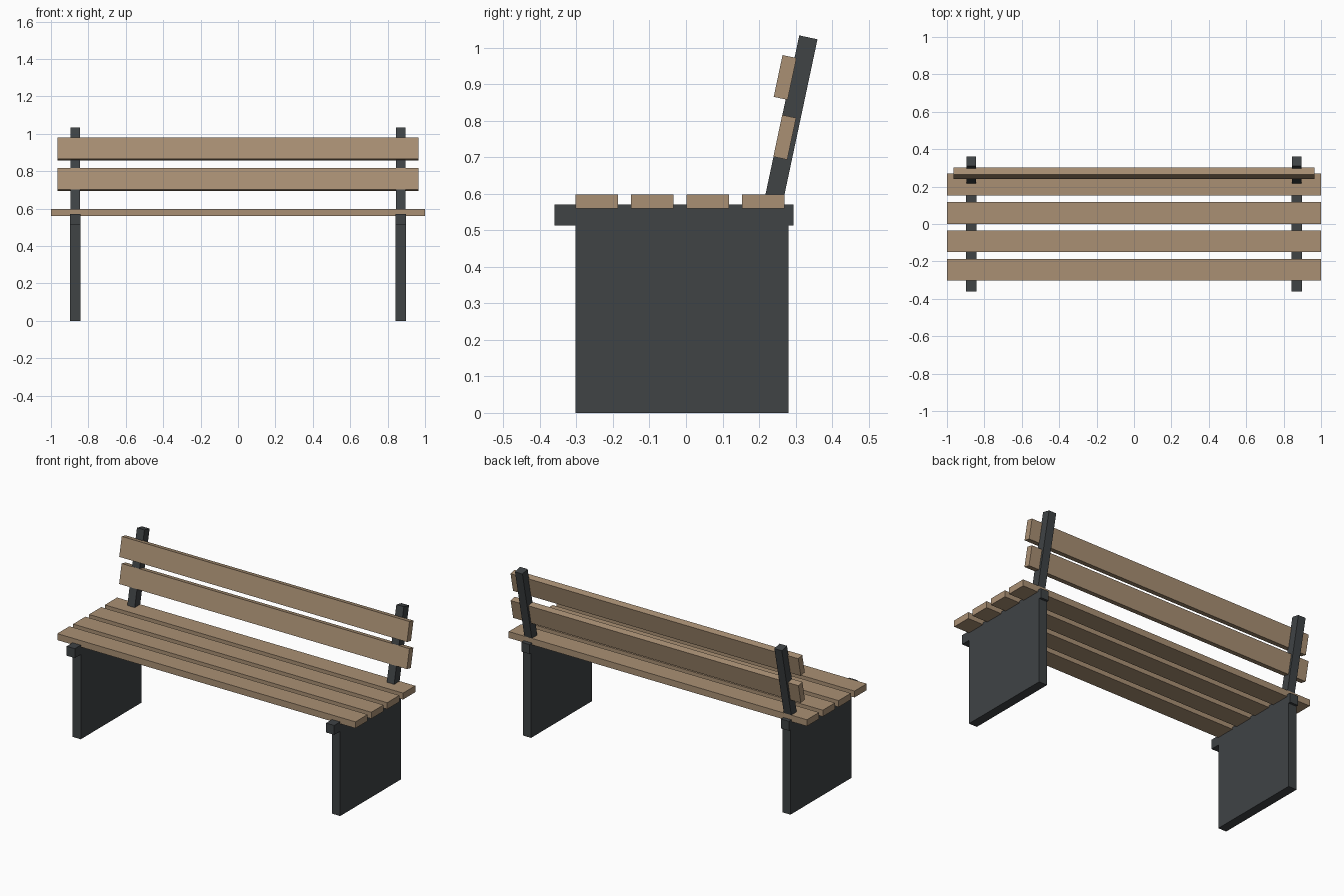
import bpy
from math import radians

if "Cube" in bpy.data.objects:
    bpy.data.objects.remove(bpy.data.objects["Cube"])


def material(name, color):
    m = bpy.data.materials.new(name)
    m.diffuse_color = (*color, 1.0)
    m.use_nodes = True
    m.node_tree.nodes["Principled BSDF"].inputs["Base Color"].default_value = m.diffuse_color
    return m


wood = material("wood", (0.40, 0.28, 0.175))
metal = material("dark_metal", (0.05, 0.056, 0.06))
TILT = radians(-12)


def box(name, center, size, mat, tilt=0.0):
    bpy.ops.mesh.primitive_cube_add(size=1, location=center, rotation=(tilt, 0, 0))
    ob = bpy.context.object
    ob.name = name
    ob.scale = size
    bpy.ops.object.transform_apply(location=False, rotation=False, scale=True)
    ob.data.materials.append(mat)
    return ob


# side frames: leg panel, seat support rail and leaning back post
for side, x in (("left", -0.87), ("right", 0.87)):
    box(f"{side}_leg_panel", (x, -0.011, 0.2575), (0.055, 0.584, 0.515), metal)
    box(f"{side}_seat_rail", (x, -0.0325, 0.5425), (0.055, 0.655, 0.057), metal)
    box(f"{side}_back_post", (x, 0.286, 0.797), (0.05, 0.051, 0.474), metal, TILT)

# seat slats
for i in range(4):
    box(f"seat_slat_{i + 1}", (0, -0.2445 + 0.152 * i, 0.579), (2.0, 0.117, 0.039), wood)

# backrest slats: lower one let into the posts, upper one resting on them
for name, y, z in (("lower_back_slat", 0.2705, 0.755), ("upper_back_slat", 0.2715, 0.919)):
    box(name, (0, y, z), (1.93, 0.039, 0.117), wood, TILT)
